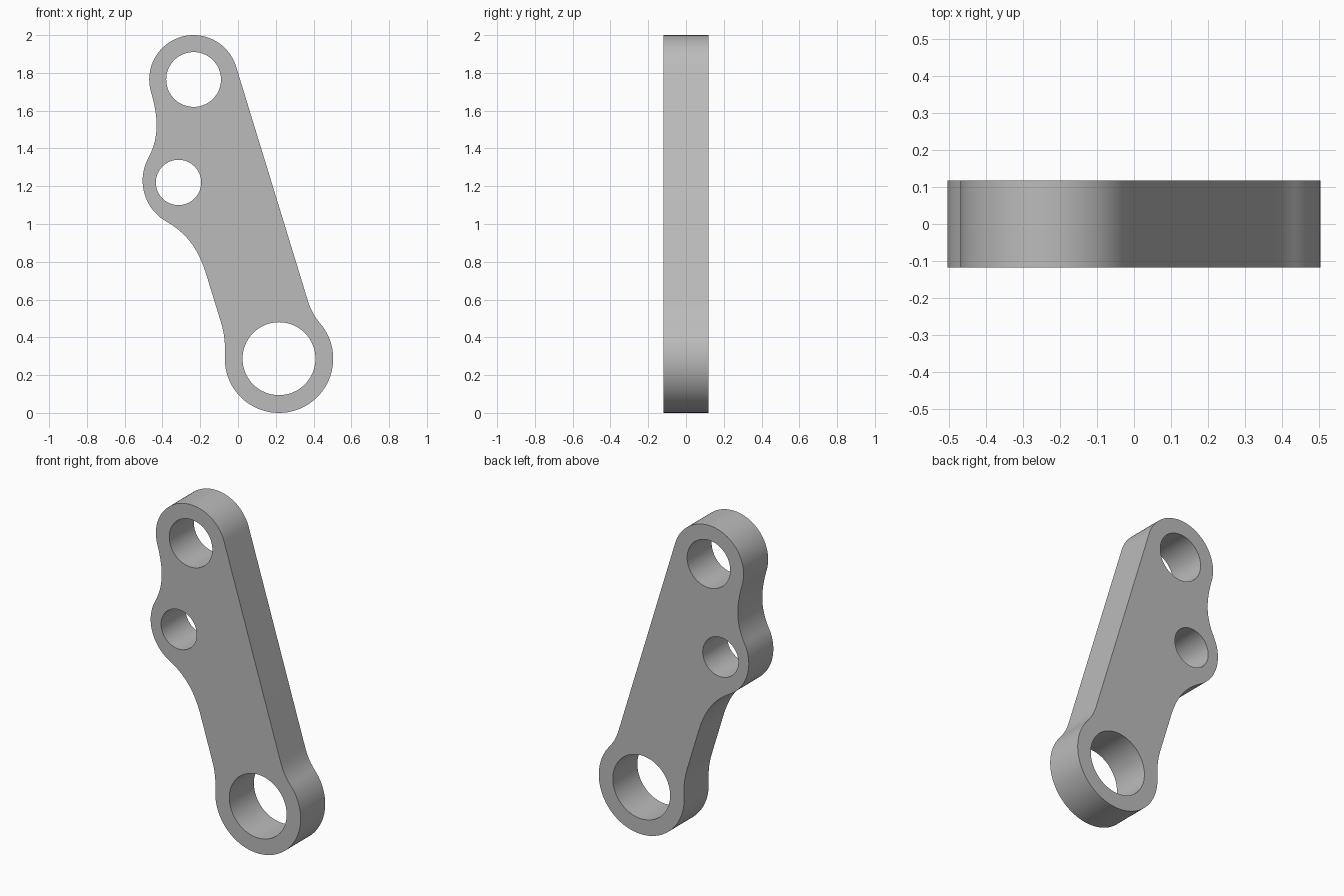
import bpy
import bmesh
from math import cos, sin, pi, radians
from mathutils import Vector
from mathutils.geometry import interpolate_bezier

cube = bpy.data.objects.get("Cube")
if cube:
    bpy.data.objects.remove(cube, do_unlink=True)

HALF_THICKNESS = 0.118
EDGE_UP = Vector((-0.292, 0.956))      # direction of the straight flanks

# Bosses: centre (x, z) and outer radius
LOWER = (Vector((0.217, 0.287)), 0.287)
UPPER = (Vector((-0.235, 1.765)), 0.235)
MIDDLE = (Vector((-0.255, 1.23)), 0.25)

# Holes: centre (x, z) and radius
HOLES = [(LOWER[0], 0.193), (UPPER[0], 0.145), (Vector((-0.315, 1.22)), 0.12)]


def arc(circle, start, end, steps=40):
    """Counter-clockwise arc in degrees."""
    centre, radius = circle
    angles = [radians(start + (end - start) * i / steps) for i in range(steps + 1)]
    return [centre + radius * Vector((cos(a), sin(a))) for a in angles]


def heading(angle):
    """Travel direction on a counter-clockwise circle."""
    return Vector((-sin(radians(angle)), cos(radians(angle))))


def blend(p0, d0, p1, d1, steps=20):
    """Concave fillet between two points with given travel directions."""
    h = 0.38 * (p1 - p0).length
    pts = interpolate_bezier(p0, p0 + d0 * h, p1 - d1 * h, p1, steps)
    return [p.to_2d() for p in pts]


# Outer profile, joined from boss arcs, fillets and straight flanks
low = arc(LOWER, 178, 400, 64)
top = arc(UPPER, 17, 196, 56)
mid = arc(MIDDLE, 152, 240, 32)
right_flank = Vector((0.368, 0.600))
left_flank_top = Vector((-0.167, 0.73))
left_flank_end = Vector((-0.092, 0.485))
outline = (
    low
    + blend(low[-1], heading(400), right_flank, EDGE_UP)[1:]
    + top
    + blend(top[-1], heading(196), mid[0], heading(152))[1:-1]
    + mid
    + blend(mid[-1], heading(240), left_flank_top, -EDGE_UP)[1:]
    + blend(left_flank_end, -EDGE_UP, low[0], heading(178))[:-1]
)

# Filled, extruded profile with holes
curve = bpy.data.curves.new("link_profile", "CURVE")
curve.dimensions = "2D"
curve.fill_mode = "BOTH"
curve.extrude = HALF_THICKNESS
for loop in [outline] + [arc(hole, 0, 360, 64)[:-1] for hole in HOLES]:
    spline = curve.splines.new("POLY")
    spline.points.add(len(loop) - 1)
    for point, p in zip(spline.points, loop):
        point.co = (p.x, p.y, 0, 1)
    spline.use_cyclic_u = True

profile = bpy.data.objects.new("link_profile", curve)
bpy.context.collection.objects.link(profile)
bpy.context.view_layer.update()
evaluated = profile.evaluated_get(bpy.context.evaluated_depsgraph_get())
mesh = bpy.data.meshes.new_from_object(evaluated)
bpy.data.objects.remove(profile, do_unlink=True)

# Stand the plate upright and weld the caps to the walls
bm = bmesh.new()
bm.from_mesh(mesh)
bmesh.ops.remove_doubles(bm, verts=bm.verts, dist=0.0001)
for v in bm.verts:
    v.co = (v.co.x, -v.co.z, v.co.y)
bmesh.ops.recalc_face_normals(bm, faces=bm.faces)
bm.to_mesh(mesh)
bm.free()

# Plain grey finish
grey = bpy.data.materials.new("plain_grey")
grey.use_nodes = True
colour = (0.5, 0.5, 0.5, 1)
grey.diffuse_color = colour
grey.node_tree.nodes["Principled BSDF"].inputs["Base Color"].default_value = colour
mesh.materials.clear()
mesh.materials.append(grey)

link = bpy.data.objects.new("link_plate", mesh)
bpy.context.collection.objects.link(link)
bpy.context.view_layer.objects.active = link
link.select_set(True)
bpy.ops.object.shade_smooth_by_angle(angle=pi / 6)
